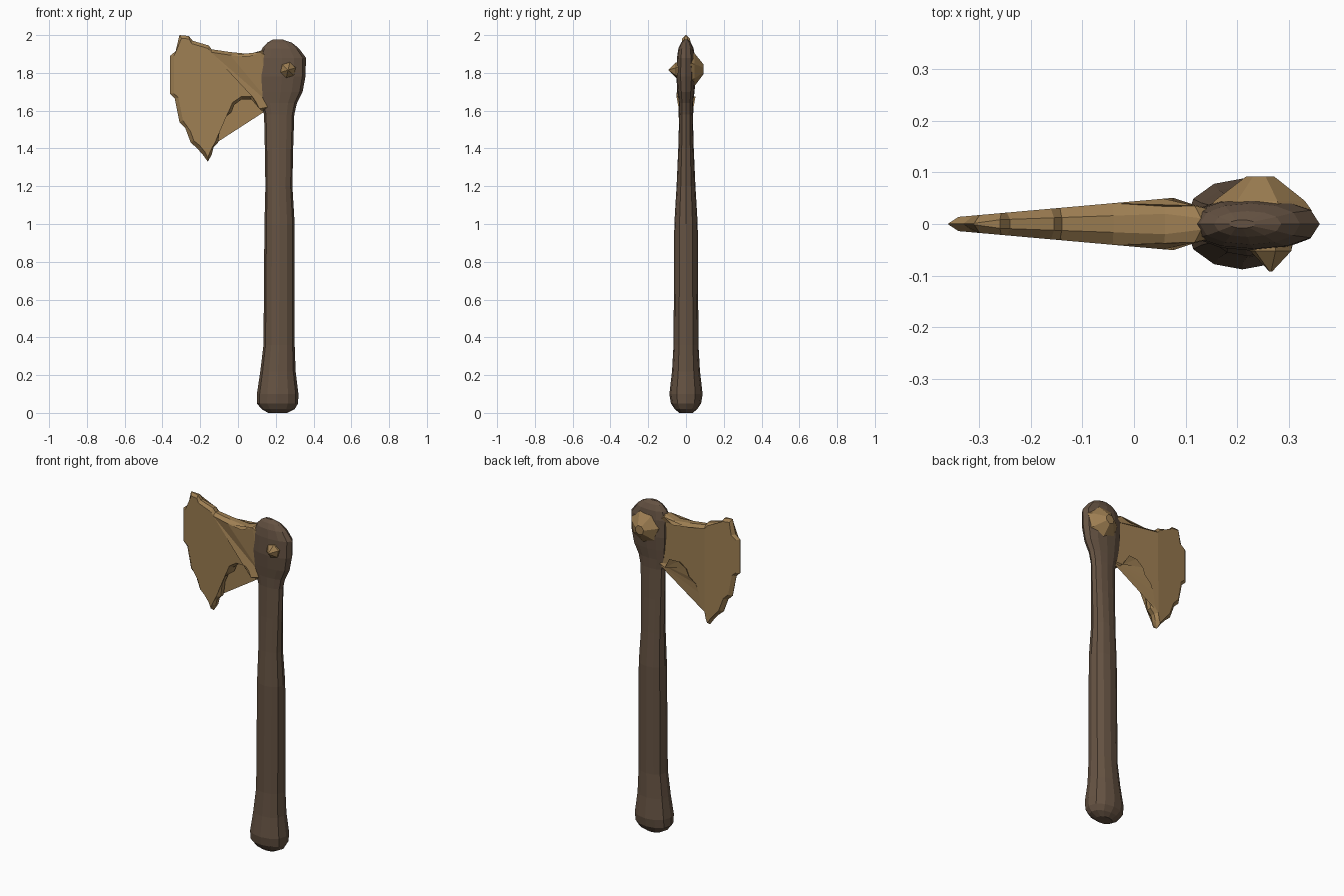
import bpy, bmesh, math
from mathutils import Vector

if "Cube" in bpy.data.objects:
    bpy.data.objects.remove(bpy.data.objects["Cube"])


def material(name, color):
    m = bpy.data.materials.new(name)
    m.diffuse_color = color
    m.use_nodes = True
    m.node_tree.nodes["Principled BSDF"].inputs["Base Color"].default_value = m.diffuse_color
    return m


WOOD = material("dark_wood", (0.13, 0.085, 0.055, 1))
BRONZE = material("bronze", (0.34, 0.21, 0.085, 1))


def finish(name, bm, mat):
    bmesh.ops.recalc_face_normals(bm, faces=bm.faces)
    me = bpy.data.meshes.new(name)
    bm.to_mesh(me)
    bm.free()
    me.materials.append(mat)
    ob = bpy.data.objects.new(name, me)
    bpy.context.collection.objects.link(ob)
    return ob


def loft(name, rings, mat):
    """Skin a list of equal-length point rings and cap both ends."""
    bm = bmesh.new()
    loops = [[bm.verts.new(p) for p in ring] for ring in rings]
    for a, b in zip(loops, loops[1:]):
        for i in range(len(a)):
            j = (i + 1) % len(a)
            bm.faces.new((a[i], a[j], b[j], b[i]))
    bm.faces.new(loops[0])
    bm.faces.new(loops[-1])
    bmesh.ops.triangulate(bm, faces=[f for f in bm.faces if len(f.verts) > 4])
    return finish(name, bm, mat)


# Haft with swollen foot and flattened round head: z, left x, right x, half depth
HAFT = [(0.0, 0.16, 0.26, 0.035), (0.02, 0.125, 0.30, 0.06), (0.05, 0.10, 0.318, 0.08),
        (0.10, 0.10, 0.32, 0.088), (0.22, 0.118, 0.305, 0.074), (0.36, 0.135, 0.30, 0.066),
        (1.0, 0.14, 0.30, 0.062), (1.2, 0.145, 0.288, 0.05), (1.4, 0.142, 0.292, 0.041),
        (1.58, 0.138, 0.298, 0.036), (1.64, 0.122, 0.312, 0.038), (1.70, 0.112, 0.342, 0.045),
        (1.78, 0.105, 0.357, 0.052), (1.88, 0.105, 0.36, 0.048), (1.93, 0.128, 0.322, 0.04),
        (1.96, 0.155, 0.285, 0.025), (1.977, 0.185, 0.235, 0.008)]
SIDES = 12


def haft_ring(z, x0, x1, d):
    ring = []
    for i in range(SIDES):
        a = math.tau * i / SIDES
        s = math.sin(a)
        y = d * math.copysign(abs(s) ** 0.85, s)
        ring.append(((x0 + x1) / 2 + (x1 - x0) / 2 * math.cos(a), y, z))
    return ring


loft("haft", [haft_ring(*r) for r in HAFT], WOOD)

# Ragged blade outline (x, z): top edge, cutting edge, then inner curve to the head
TOP = [(0.2, 1.87), (0.13, 1.92), (0.06, 1.90), (-0.04, 1.91), (-0.14, 1.925),
       (-0.155, 1.945), (-0.24, 1.97), (-0.26, 1.995)]
EDGE = [(-0.31, 2.0), (-0.33, 1.915), (-0.36, 1.89), (-0.36, 1.69), (-0.335, 1.665),
        (-0.31, 1.54), (-0.28, 1.51), (-0.25, 1.43), (-0.22, 1.405), (-0.185, 1.365),
        (-0.16, 1.33)]
INNER = [(-0.14, 1.365), (-0.13, 1.405), (-0.105, 1.43), (-0.095, 1.51), (-0.075, 1.56),
         (-0.035, 1.59), (-0.02, 1.63), (0.02, 1.66), (0.075, 1.66), (0.125, 1.60),
         (0.2, 1.62)]
OUT = [Vector(p) for p in TOP + EDGE + INNER]
N = len(OUT)


def thickness(x):
    if x > 0.09:
        return max(0.02, 0.052 - 0.6 * (x - 0.09))
    return 0.012 + 0.04 * (x + 0.36) / 0.45


def inset(i, dist):
    t = (OUT[(i + 2) % N] - OUT[(i - 2) % N]).normalized()
    return OUT[i] + Vector((-t.y, t.x)) * dist


def blade_ring(side, inner):
    ring = []
    for i in range(N):
        cutting = len(TOP) <= i < len(TOP) + len(EDGE)
        p = inset(i, 0.016 if not cutting else 0.02) if inner else OUT[i]
        share = 1 if inner else (0.08 if cutting else 0.4)
        ring.append((p.x, side * share * thickness(p.x), p.y))
    return ring


loft("blade", [blade_ring(-1, True), blade_ring(-1, False),
               blade_ring(1, False), blade_ring(1, True)], BRONZE)


# Faceted studs on both faces of the head: list of (radius, y), widest first
def stud(name, x, z, steps, sides):
    rings = [[(x + r * math.cos(math.tau * i / sides + 0.3), y,
               z + r * math.sin(math.tau * i / sides + 0.3)) for i in range(sides)]
             for r, y in steps]
    loft(name, rings, BRONZE)


stud("front_spike", 0.265, 1.815, [(0.044, -0.03), (0.042, -0.052), (0.003, -0.092)], 6)
stud("back_boss", 0.245, 1.82, [(0.105, 0.025), (0.09, 0.045), (0.028, 0.092)], 7)
